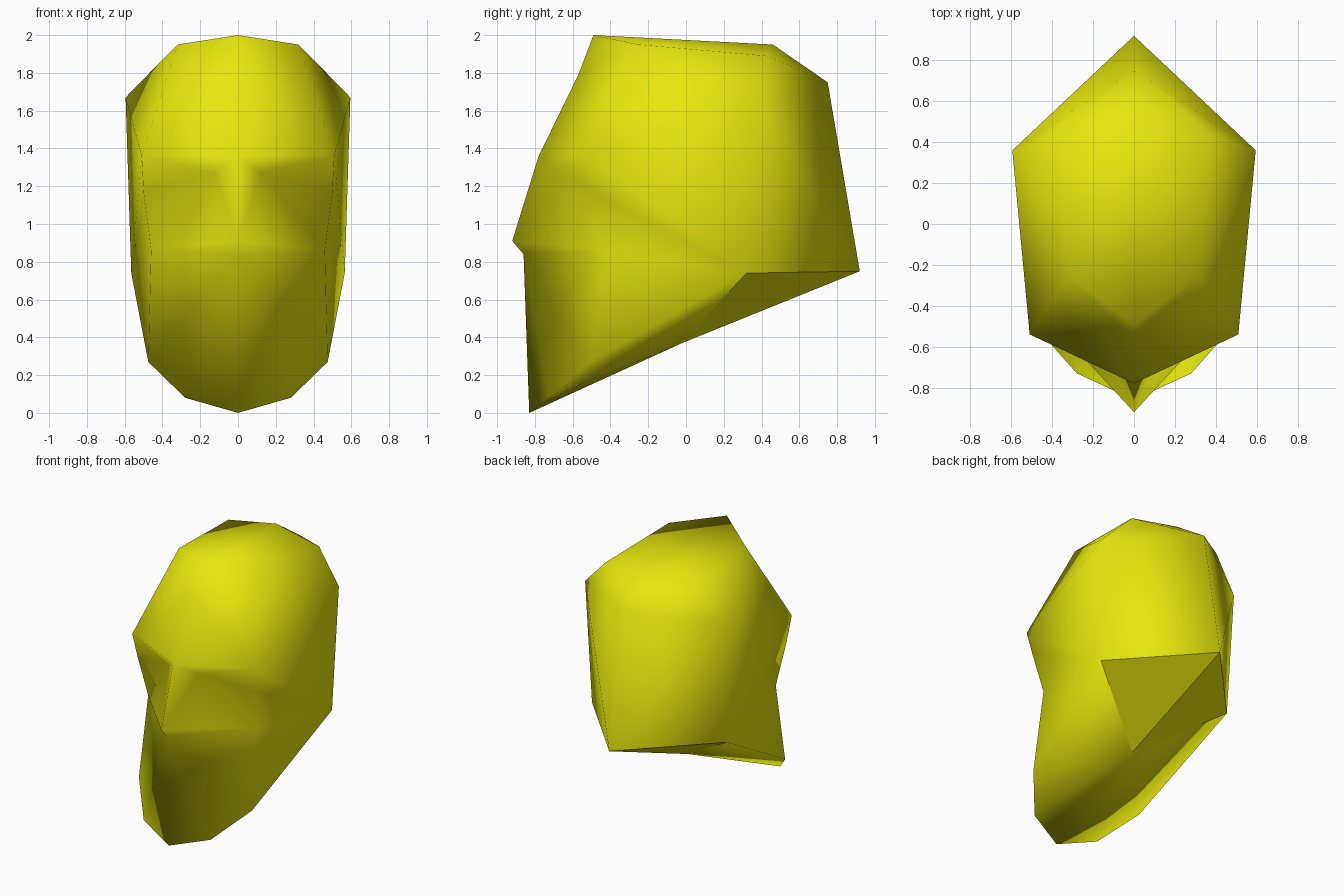
import bpy, bmesh

if "Cube" in bpy.data.objects:
    bpy.data.objects.remove(bpy.data.objects["Cube"])

# One plain colour
yellow = bpy.data.materials.new("yellow")
yellow.diffuse_color = (0.8, 0.8, 0.004, 1.0)
yellow.use_nodes = True
yellow.node_tree.nodes["Principled BSDF"].inputs["Base Color"].default_value = yellow.diffuse_color

# Landmarks of the right half; those with x = 0 lie on the centre line
POINTS = {
    "crown_front": (0, -0.49, 2.0), "crown_back": (0, 0.46, 1.95),
    "forehead": (0, -0.57, 1.79), "brow": (0, -0.78, 1.36),
    "nose_tip": (0, -0.92, 0.91), "nose_base": (0, -0.86, 0.84),
    "chin": (0, -0.83, 0.0), "throat": (0, -0.02, 0.37),
    "nape": (0, 0.92, 0.75), "back": (0, 0.75, 1.75),
    "crown_side": (0.32, -0.25, 1.95), "crown_rear": (0.38, 0.43, 1.89),
    "temple": (0.595, 0.36, 1.67), "brow_end": (0.51, -0.54, 1.36),
    "eye_in": (0.12, -0.65, 1.27), "eye_out": (0.5, -0.49, 1.17),
    "cheek": (0.46, -0.42, 0.86), "jaw": (0.475, -0.51, 0.27),
    "chin_side": (0.28, -0.73, 0.08), "neck_side": (0.565, 0.32, 0.74),
}

FACES = [
    # forehead
    "crown_front crown_side forehead", "forehead crown_side brow_end",
    "forehead brow_end brow",
    # eye socket and nose
    "brow brow_end eye_in", "eye_in brow_end eye_out", "brow eye_in nose_tip",
    "eye_in eye_out cheek", "eye_in cheek nose_tip", "nose_tip cheek nose_base",
    # mouth and chin
    "nose_base cheek jaw", "nose_base jaw chin_side", "nose_base chin_side chin",
    # side of the head
    "crown_side temple brow_end", "crown_side crown_rear temple",
    "brow_end temple neck_side", "brow_end neck_side eye_out",
    "eye_out neck_side cheek", "cheek neck_side jaw",
    # top and back
    "crown_front crown_back crown_side", "crown_side crown_back crown_rear",
    "crown_back back crown_rear", "crown_rear back temple",
    "back nape temple", "temple nape neck_side",
    # underside
    "neck_side nape throat", "neck_side throat jaw",
    "jaw throat chin_side", "chin_side throat chin",
]

bm = bmesh.new()
right = {n: bm.verts.new(p) for n, p in POINTS.items()}
left = {n: right[n] if p[0] == 0 else bm.verts.new((-p[0], p[1], p[2]))
        for n, p in POINTS.items()}

for row in FACES:
    names = row.split()
    for side, order in ((right, names), (left, names[::-1])):
        face = bm.faces.new([side[n] for n in order])
        # The neck cut stays flat, everything else is smooth
        face.smooth = not ("nape" in names and "throat" in names)
bmesh.ops.recalc_face_normals(bm, faces=bm.faces[:])

mesh = bpy.data.meshes.new("head")
bm.to_mesh(mesh)
bm.free()
mesh.materials.append(yellow)
head = bpy.data.objects.new("head", mesh)
bpy.context.collection.objects.link(head)
